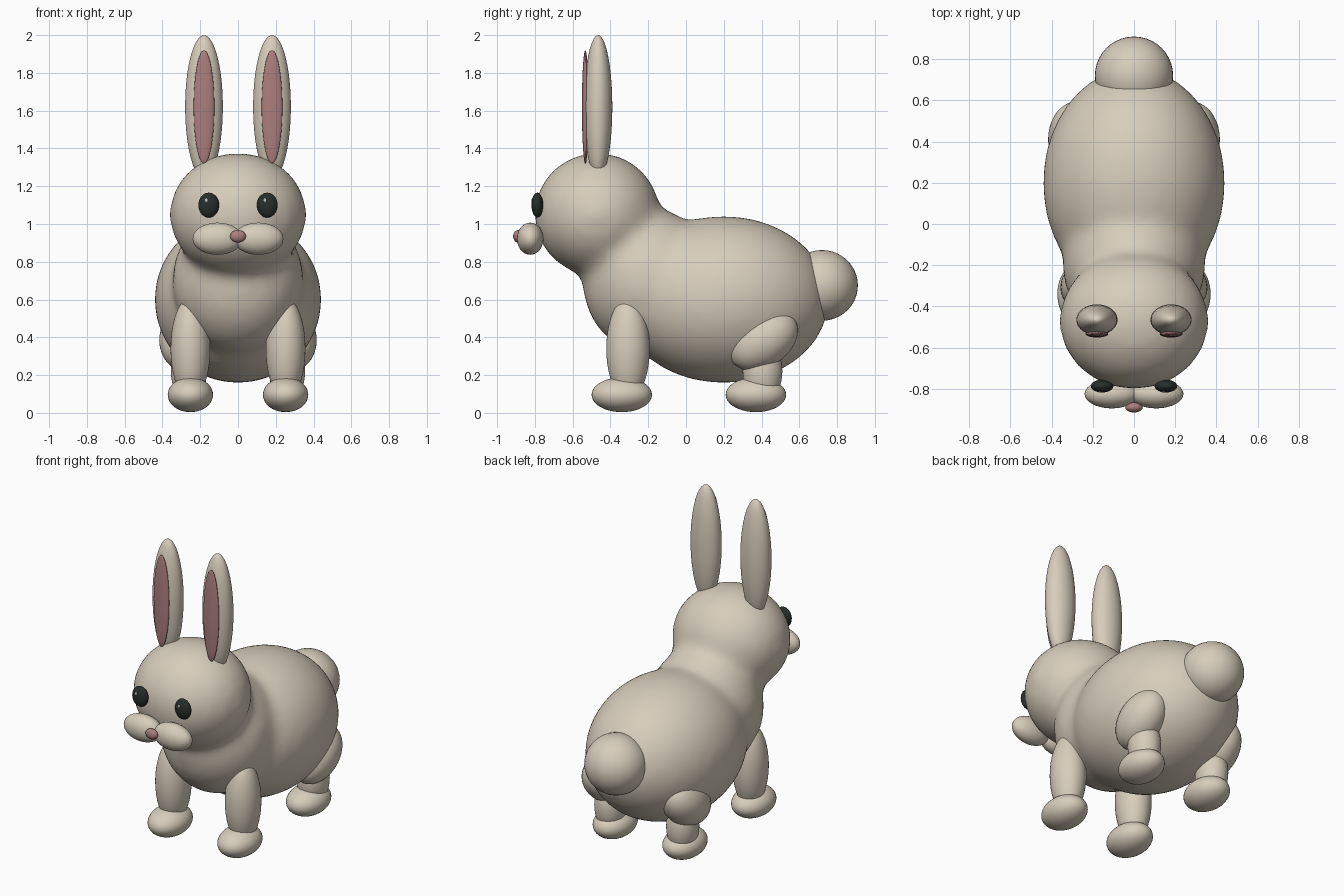
import bpy, bmesh, math
from mathutils import Matrix, Vector

if "Cube" in bpy.data.objects:
    bpy.data.objects.remove(bpy.data.objects["Cube"])


def material(name, rgb):
    m = bpy.data.materials.new(name)
    m.diffuse_color = (*rgb, 1.0)
    m.use_nodes = True
    m.node_tree.nodes["Principled BSDF"].inputs["Base Color"].default_value = m.diffuse_color
    return m


FUR = material("cream_fur", (0.68, 0.61, 0.50))
PINK = material("dusty_pink", (0.41, 0.21, 0.205))
DARK = material("dark_eye", (0.02, 0.027, 0.023))
GLINT = material("eye_glint", (0.55, 0.56, 0.55))


def add_ellipsoid(bm, centre, radii, tilt=0.0, seg=40):
    """Ellipsoid tilted about the x axis."""
    mat = (Matrix.Translation(Vector(centre))
           @ Matrix.Rotation(math.radians(tilt), 4, 'X')
           @ Matrix.Diagonal((*radii, 1.0)))
    bmesh.ops.create_uvsphere(bm, u_segments=seg, v_segments=seg // 2,
                              radius=1.0, matrix=mat)


def make_object(name, bm, mat):
    for f in bm.faces:
        f.smooth = True
    mesh = bpy.data.meshes.new(name)
    bm.to_mesh(mesh)
    bm.free()
    mesh.materials.append(mat)
    obj = bpy.data.objects.new(name, mesh)
    bpy.context.collection.objects.link(obj)
    return obj


def part(name, centre, radii, mat=FUR, tilt=0.0, seg=40):
    bm = bmesh.new()
    add_ellipsoid(bm, centre, radii, tilt, seg)
    return make_object(name, bm, mat)


def pair(name, centre, radii, mat=FUR, tilt=0.0, seg=40):
    x, y, z = centre
    for side, s in (("left", -1), ("right", 1)):
        part(f"{side}_{name}", (s * x, y, z), radii, mat, tilt, seg)


# Body, chest and head fused into one soft skin
bm = bmesh.new()
grow = 0.008  # makes up for shrinkage from smoothing
for centre, radii in (((0, 0.20, 0.60), (0.435, 0.55, 0.435)),
                      ((0, -0.20, 0.70), (0.34, 0.34, 0.38)),
                      ((0, -0.47, 1.05), (0.355, 0.325, 0.32))):
    add_ellipsoid(bm, centre, [r + grow for r in radii], seg=64)
body = make_object("body_and_head", bm, FUR)
remesh = body.modifiers.new("fuse", 'REMESH')
remesh.mode = 'VOXEL'
remesh.voxel_size = 0.03
remesh.use_smooth_shade = True
smooth = body.modifiers.new("soften", 'SMOOTH')
smooth.factor = 0.5
smooth.iterations = 16

# Tail
part("tail", (0, 0.72, 0.675), (0.19, 0.19, 0.187))

# Ears with pink linings
pair("ear", (0.18, -0.465, 1.62), (0.10, 0.075, 0.38))
pair("ear_lining", (0.18, -0.533, 1.62), (0.055, 0.018, 0.30), PINK)

# Eyes
pair("eye", (0.155, -0.787, 1.10), (0.055, 0.031, 0.066), DARK, seg=32)
for side, s in (("left", -1), ("right", 1)):
    part(f"{side}_eye_glint", (s * 0.155 - 0.012, -0.814, 1.125),
         (0.009, 0.004, 0.011), GLINT, seg=12)

# Muzzle and nose
pair("cheek", (0.108, -0.825, 0.922), (0.132, 0.07, 0.085))
part("nose", (0, -0.89, 0.935), (0.042, 0.025, 0.033), PINK, seg=32)

# Front legs and paws
pair("front_leg", (0.252, -0.307, 0.34), (0.105, 0.115, 0.27))
pair("front_paw", (0.252, -0.34, 0.096), (0.12, 0.16, 0.092))

# Hind thighs, shins and paws
pair("thigh", (0.285, 0.41, 0.385), (0.132, 0.20, 0.14), tilt=35)
pair("shin", (0.26, 0.405, 0.22), (0.095, 0.105, 0.17))
pair("hind_paw", (0.252, 0.37, 0.096), (0.12, 0.16, 0.092))
